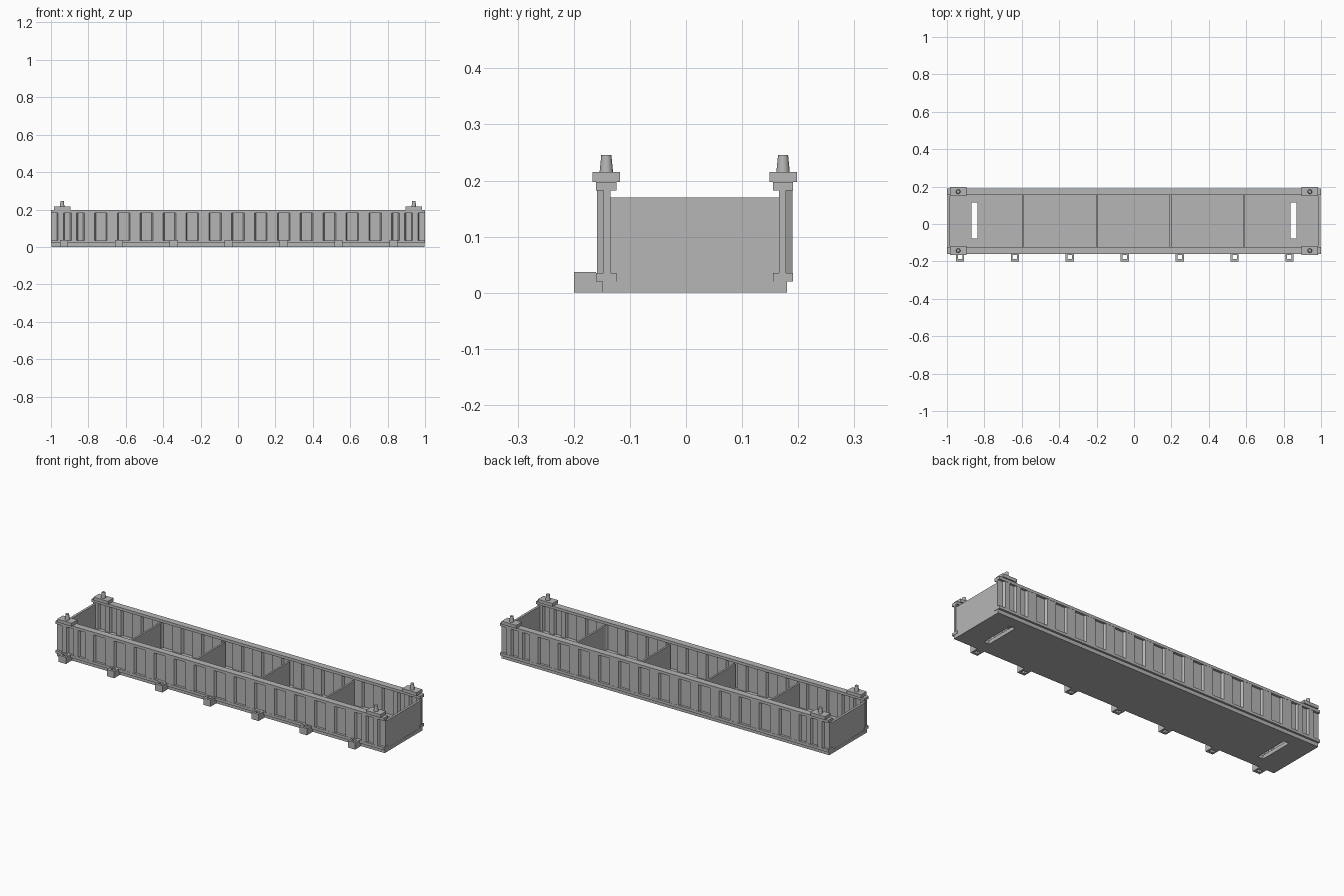
import bpy
import bmesh

cube = bpy.data.objects.get("Cube")
if cube:
    bpy.data.objects.remove(cube, do_unlink=True)

gray = bpy.data.materials.new("steel gray")
gray.use_nodes = True
gray.diffuse_color = (0.47, 0.47, 0.47, 1)
gray.node_tree.nodes["Principled BSDF"].inputs["Base Color"].default_value = gray.diffuse_color


def finish(name, bm):
    bmesh.ops.recalc_face_normals(bm, faces=bm.faces)
    mesh = bpy.data.meshes.new(name)
    bm.to_mesh(mesh)
    bm.free()
    mesh.materials.append(gray)
    obj = bpy.data.objects.new(name, mesh)
    bpy.context.collection.objects.link(obj)
    return obj


def add_box(bm, x0, x1, y0, y1, z0, z1):
    corners = bmesh.ops.create_cube(bm, size=1)["verts"]
    for v in corners:
        v.co = (x1 if v.co.x > 0 else x0, y1 if v.co.y > 0 else y0, z1 if v.co.z > 0 else z0)


def box(name, *bounds):
    bm = bmesh.new()
    add_box(bm, *bounds)
    return finish(name, bm)


def framed_box(name, outer, hole, z0, z1):
    """Block with a rectangular opening running vertically through it."""
    bm = bmesh.new()
    loops = []
    for z in (z0, z1):
        for x0, x1, y0, y1 in (outer, hole):
            loops.append([bm.verts.new(p) for p in ((x0, y0, z), (x1, y0, z), (x1, y1, z), (x0, y1, z))])
    low_out, low_in, top_out, top_in = loops
    for a, b in ((low_out, low_in), (top_out, top_in), (low_out, top_out), (low_in, top_in)):
        for i in range(4):
            j = (i + 1) % 4
            bm.faces.new((a[i], a[j], b[j], b[i]))
    return finish(name, bm)


# Floor: two slotted end sections and a plain middle
FLOOR = (-0.149, 0.18)
box("floor_middle", -0.75, 0.75, *FLOOR, 0, 0.02)
for side, s in (("left", 1), ("right", -1)):
    outer = sorted((s * 0.75, s * 0.998))
    slot = sorted((s * 0.838, s * 0.87))
    framed_box(f"floor_{side}_end", (*outer, *FLOOR), (*slot, -0.078, 0.115), 0, 0.02)

# Corrugated side wall: a folded sheet, narrower folds near both ends
widths = [0.035] * 5 + [1.65 / 27] * 27 + [0.035] * 5


def corrugated_wall(name, centre, out):
    bm = bmesh.new()
    path, x = [], -1.0
    for i, w in enumerate(widths):
        depth = 0.012 * (i % 2)
        first, last = i == 0, i == len(widths) - 1
        path.append((x + (0 if first else 0.0035), depth))
        path.append((x + w - (0 if last else 0.0035), depth))
        x += w
    rows = []
    for x, depth in path:
        inner = centre + out * (depth - 0.007)
        outer = inner + out * 0.012
        rows.append([bm.verts.new(p) for p in (
            (x, inner, 0.034), (x, outer, 0.034), (x, outer, 0.183), (x, inner, 0.183))])
    for a, b in zip(rows, rows[1:]):
        for i in range(4):
            j = (i + 1) % 4
            bm.faces.new((a[i], a[j], b[j], b[i]))
    bm.faces.new(rows[0])
    bm.faces.new(rows[-1])
    return finish(name, bm)


# Side walls with rails, corner plates and locking cones
for side, centre, out in (("front", -0.142, -1), ("back", 0.173, 1)):
    corrugated_wall(f"{side}_corrugated_wall", centre, out)
    box(f"{side}_top_rail", -1, 1, centre - 0.018, centre + 0.018, 0.182, 0.197)
    box(f"{side}_bottom_rail", -1, 1, centre - 0.018, centre + 0.018, 0.02, 0.035)
    for end, s in (("left", 1), ("right", -1)):
        cx = s * 0.94
        box(f"{side}_{end}_corner_plate", cx - 0.044, cx + 0.044,
            centre - 0.0245, centre + 0.0245, 0.197, 0.215)
        bpy.ops.mesh.primitive_cone_add(vertices=24, radius1=0.012, radius2=0.009,
                                        depth=0.031, location=(cx, centre, 0.23))
        cone = bpy.context.object
        cone.name = f"{side}_{end}_locking_cone"
        cone.data.materials.append(gray)
        bpy.ops.object.shade_smooth_by_angle()

# End panels
for end, s in (("left", 1), ("right", -1)):
    box(f"{end}_end_panel", *sorted((s * 0.984, s * 0.997)), -0.137, 0.168, 0.019, 0.17)

# Inner dividers
for i in range(4):
    x = -0.593 + i * 0.394
    box(f"divider_{i + 1}", x - 0.005, x + 0.005, -0.137, 0.168, 0.019, 0.17)

# Stake pockets along the front edge
for i in range(7):
    x = -0.93 + i * 0.2935
    framed_box(f"stake_pocket_{i + 1}", (x - 0.022, x + 0.022, -0.2, -0.16),
               (x - 0.012, x + 0.012, -0.187, -0.167), 0, 0.037)
    box(f"pocket_mount_{i + 1}", x - 0.022, x + 0.022, -0.16, -0.149, 0, 0.02)
